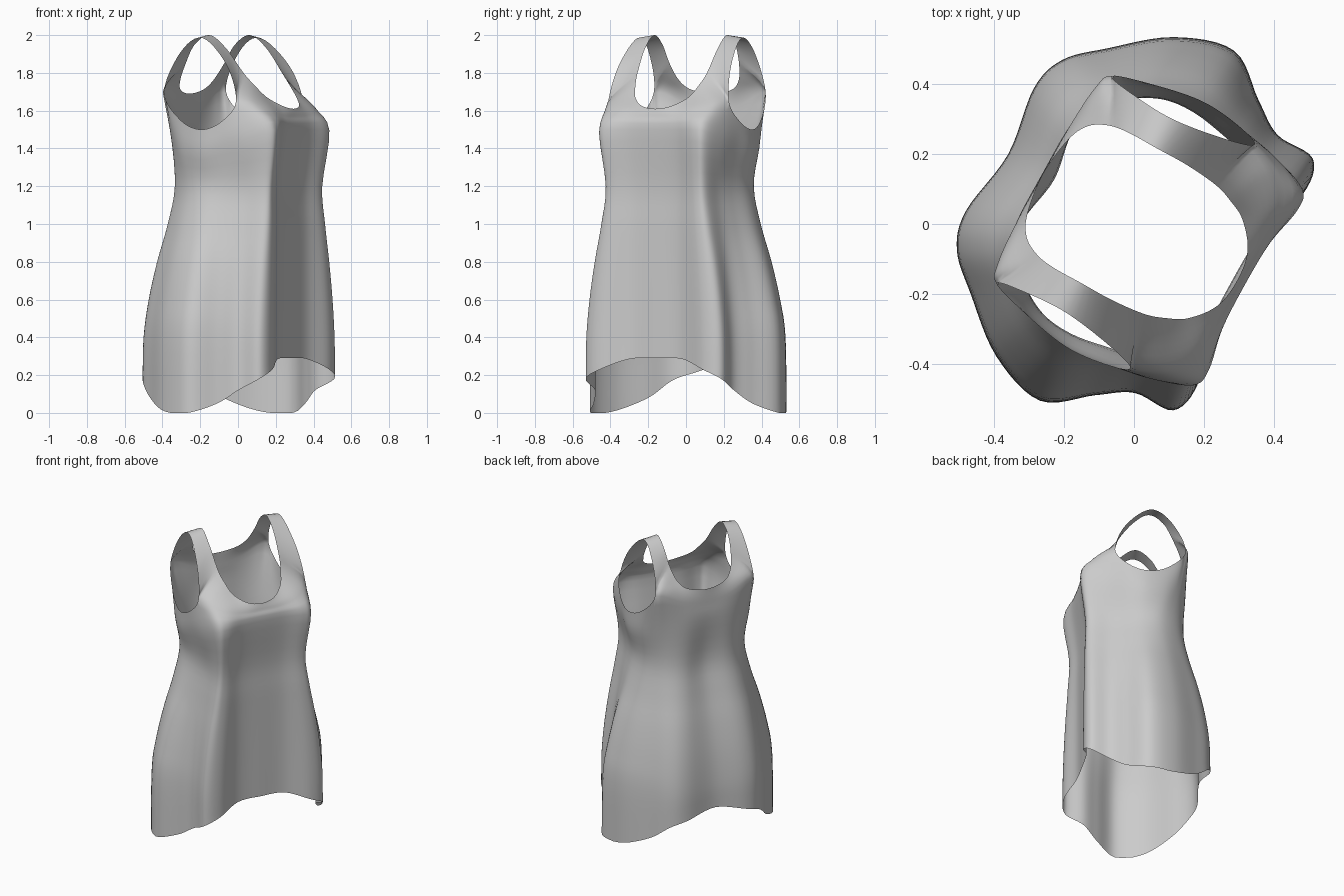
import bpy, bmesh, math
from mathutils import Vector

if "Cube" in bpy.data.objects:
    bpy.data.objects.remove(bpy.data.objects["Cube"])

# Half garment is described in local space: u = sideways, v = towards the front.
# Twelve columns run from front centre, round the side, to back centre.
HEM = [(0, .325), (.16, .33), (.31, .38), (.41, .355), (.42, .235), (.48, .14),
       (.57, .01), (.52, -.16), (.40, -.31), (.31, -.405), (.20, -.437), (0, -.41)]
HEM_Z = [.29, .285, .23, .18, .12, .05, 0, .01, .08, .17, .21, .25]
WAIST = [(0, .325), (.14, .33), (.25, .355), (.30, .335), (.32, .22), (.34, .12),
         (.36, 0), (.35, -.10), (.30, -.19), (.23, -.255), (.14, -.28), (0, -.26)]
BUST = [(0, .36), (.14, .365), (.26, .388), (.32, .37), (.36, .26), (.38, .13),
        (.395, 0), (.37, -.13), (.31, -.22), (.24, -.27), (.14, -.295), (0, -.295)]
BUST_Z = [1.5, 1.5, 1.5, 1.49, 1.45, 1.42, 1.38, 1.40, 1.43, 1.46, 1.48, 1.48]
NECK = [(0, .335, 1.61), (.09, .32, 1.625), (.16, .265, 1.67), (.19, .21, 1.73),
        (.21, .15, 1.80), (.22, .05, 1.93), (.22, -.05, 2.0), (.22, -.14, 1.95),
        (.21, -.20, 1.85), (.18, -.25, 1.76), (.12, -.28, 1.71), (0, -.295, 1.69)]
# Armhole: lower and upper edges for columns 4 to 8 (tips shared)
ARM_LOW = [(.365, .19, 1.65), (.39, .12, 1.545), (.40, 0, 1.50), (.375, -.14, 1.55), (.338, -.26, 1.70)]
ARM_HIGH = [(.365, .19, 1.65), (.34, .12, 1.84), (.315, -.04, 1.985), (.32, -.17, 1.91), (.338, -.26, 1.70)]
# Chest line continuing the armhole tips across the front and back
CHEST_F = [(0, .347, 1.57), (.12, .347, 1.575), (.24, .335, 1.60), (.32, .275, 1.63)]
CHEST_B = [(.285, -.285, 1.69), (.16, -.295, 1.63), (0, -.297, 1.60)]
FLARE = [(.4, .97), (.6, .81), (.8, .55), (1.0, .22), (1.2, 0)]
SUB, ROWS, TOP_ROWS = 6, 4, 6


def catmull(a, b, c, d, t):
    return 0.5 * (2 * b + (c - a) * t + (2 * a - 5 * b + 4 * c - d) * t * t
                  + (3 * b - a - 3 * c + d) * t ** 3)


def flip(p):
    return Vector((-p.x, p.y, p.z))


def around(points):
    """Smooth half loop, mirrored at both ends."""
    p = [Vector(q) for q in points]
    p = [flip(p[1])] + p + [flip(p[-2])]
    out = [catmull(*p[i:i + 4], k / SUB) for i in range(len(p) - 3) for k in range(SUB)]
    return out + [p[-2]]


def up(points, rows, before=None):
    """Smooth vertical run through the control points of one column."""
    p = [before or 2 * points[0] - points[1]] + points + [2 * points[-1] - points[-2]]
    out = [catmull(*p[i:i + 4], k / rows) for i in range(len(p) - 3) for k in range(rows)]
    return out + [points[-1]]


# Horizontal control loops
loops = [around([(*h, z) for h, z in zip(HEM, HEM_Z)])]
for z, w in FLARE:
    loops.append(around([(*Vector(a).lerp(Vector(b), w), z) for a, b in zip(WAIST, HEM)]))
loops.append(around([(*b, z) for b, z in zip(BUST, BUST_Z)]))
mids = [(Vector(a) + Vector(b)) / 2 for a, b in zip(ARM_LOW, ARM_HIGH)]
low = around(CHEST_F + mids + CHEST_B)
high = list(low)
neck = around(NECK)

# Round armhole spline
ring = [Vector(p) for p in ARM_HIGH + ARM_LOW[3:0:-1]]
for i in range(4):
    for k in range(SUB):
        c = (4 + i) * SUB + k
        t = k / SUB
        high[c] = catmull(*[ring[(i + j) % 8] for j in (-1, 0, 1, 2)], t)
        low[c] = catmull(*[ring[(-i - j) % 8] for j in (-1, 0, 1, 2)], t)

# Skin the body and the straps
bm = bmesh.new()


def skin(columns):
    grid = [[bm.verts.new((p.x, -p.y, max(p.z, 0))) for p in col] for col in columns]
    for a, b in zip(grid, grid[1:]):
        for r in range(len(a) - 1):
            bm.faces.new((a[r], b[r], b[r + 1], a[r + 1]))


n = len(neck)
skin([up([l[c] for l in loops] + [low[c]], ROWS) for c in range(n)])
tops = []
for c in range(n):
    inside = 4 * SUB < c < 8 * SUB
    tops.append(up([high[c], neck[c]], TOP_ROWS, None if inside else loops[-1][c]))
skin(tops)
bmesh.ops.remove_doubles(bm, verts=bm.verts, dist=0.0005)
for f in bm.faces:
    f.smooth = True

mesh = bpy.data.meshes.new("tank_dress")
bm.to_mesh(mesh)
bm.free()
dress = bpy.data.objects.new("tank_dress", mesh)
bpy.context.collection.objects.link(dress)

# Mirror the other half, turn the garment to its pose
mir = dress.modifiers.new("mirror", 'MIRROR')
mir.use_axis[0] = True
mir.merge_threshold = 0.001
dress.rotation_euler.z = math.radians(61)

mat = bpy.data.materials.new("grey_cloth")
mat.diffuse_color = (0.6, 0.6, 0.6, 1)
mat.use_nodes = True
mat.node_tree.nodes["Principled BSDF"].inputs["Base Color"].default_value = mat.diffuse_color
mesh.materials.append(mat)
